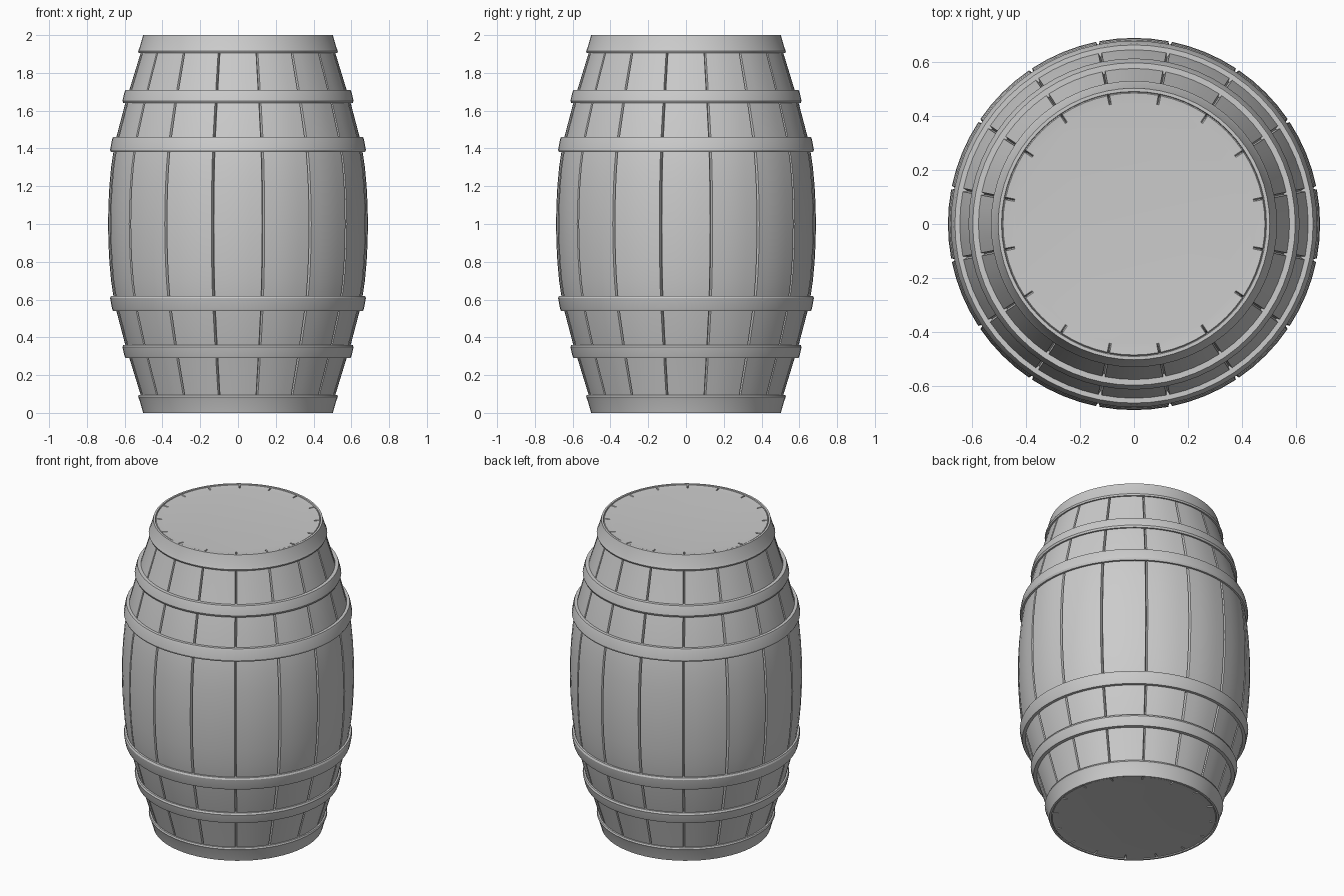
import bpy, bmesh, math

if "Cube" in bpy.data.objects:
    bpy.data.objects.remove(bpy.data.objects["Cube"])

STAVES = 16


def finish(bm, name, angle=30):
    bmesh.ops.recalc_face_normals(bm, faces=bm.faces)
    mesh = bpy.data.meshes.new(name)
    bm.to_mesh(mesh)
    bm.free()
    obj = bpy.data.objects.new(name, mesh)
    bpy.context.collection.objects.link(obj)
    bpy.ops.object.select_all(action='DESELECT')
    obj.select_set(True)
    bpy.context.view_layer.objects.active = obj
    bpy.ops.object.shade_smooth_by_angle(angle=math.radians(angle))
    return obj


def bridge(bm, rings):
    for a, b in zip(rings, rings[1:]):
        n = len(a)
        for i in range(n):
            bm.faces.new((a[i], a[(i + 1) % n], b[(i + 1) % n], b[i]))


def build_staves():
    # Upper half profile: radius, height above middle, groove depth in r and z
    half = [(0.688, 0.0, 0.02, 0), (0.686, 0.1, 0.02, 0), (0.681, 0.2, 0.02, 0),
            (0.672, 0.3, 0.02, 0), (0.66, 0.38, 0.02, 0), (0.644, 0.46, 0.02, 0),
            (0.594, 0.65, 0.02, 0), (0.575, 0.71, 0.02, 0), (0.514, 0.91, 0.02, 0),
            (0.489, 0.992, 0.015, 0.015), (0.484, 0.997, 0.01, 0.018),
            (0.45, 0.994, 0, 0)]
    profile = [(r, -z, dr, -dz) for r, z, dr, dz in reversed(half[1:])] + half

    # Angles around the barrel, with a V groove at every stave joint
    step = 2 * math.pi / STAVES
    w = 0.01
    columns = []
    for s in range(STAVES):
        a0 = (s + 0.5) * step
        columns.append((a0, 1))
        for k in range(5):
            columns.append((a0 + w + (step - 2 * w) * k / 4, 0))

    bm = bmesh.new()
    rings = []
    for r, z, dr, dz in profile:
        rings.append([bm.verts.new(((r - g * dr) * math.cos(a),
                                    (r - g * dr) * math.sin(a),
                                    1 + z - g * dz)) for a, g in columns])
    bridge(bm, rings)
    # Flat barrel heads
    bm.faces.new(rings[0])
    bm.faces.new(rings[-1])
    finish(bm, "barrel_staves", 35)


def build_hoop(name, z_wide, r_wide, z_narrow, r_narrow, sign):
    # Tilted band section with a small chamfer on both outer edges
    lo, hi = z_wide, z_narrow
    c = 0.012
    section = [(r_wide - 0.035, lo), (r_wide - 0.005, lo), (r_wide, lo + c),
               (r_narrow + 0.003, hi - c), (r_narrow - 0.002, hi),
               (r_narrow - 0.035, hi)]
    n = 64
    bm = bmesh.new()
    rings = []
    for r, z in section + section[:1]:
        if len(rings) == len(section):
            rings.append(rings[0])
            break
        rings.append([bm.verts.new((r * math.cos(2 * math.pi * i / n),
                                    r * math.sin(2 * math.pi * i / n),
                                    1 + sign * z)) for i in range(n)])
    bridge(bm, rings)
    finish(bm, name, 25)


def build_rim_hoop(name, sign):
    # End hoop, narrow lip closing just outside the barrel head
    section = [(0.49, 0.905), (0.525, 0.905), (0.529, 0.915), (0.522, 0.93),
               (0.502, 1.0), (0.49, 1.0), (0.485, 0.985)]
    n = 64
    bm = bmesh.new()
    rings = [[bm.verts.new((r * math.cos(2 * math.pi * i / n),
                            r * math.sin(2 * math.pi * i / n),
                            1 + sign * z)) for i in range(n)] for r, z in section]
    bridge(bm, rings + rings[:1])
    finish(bm, name, 25)


build_staves()
for label, sign in (("upper", 1), ("lower", -1)):
    build_hoop(label + "_belly_hoop", 0.38, 0.677, 0.46, 0.664, sign)
    build_hoop(label + "_quarter_hoop", 0.64, 0.612, 0.71, 0.598, sign)
    build_rim_hoop(label + "_rim_hoop", sign)
